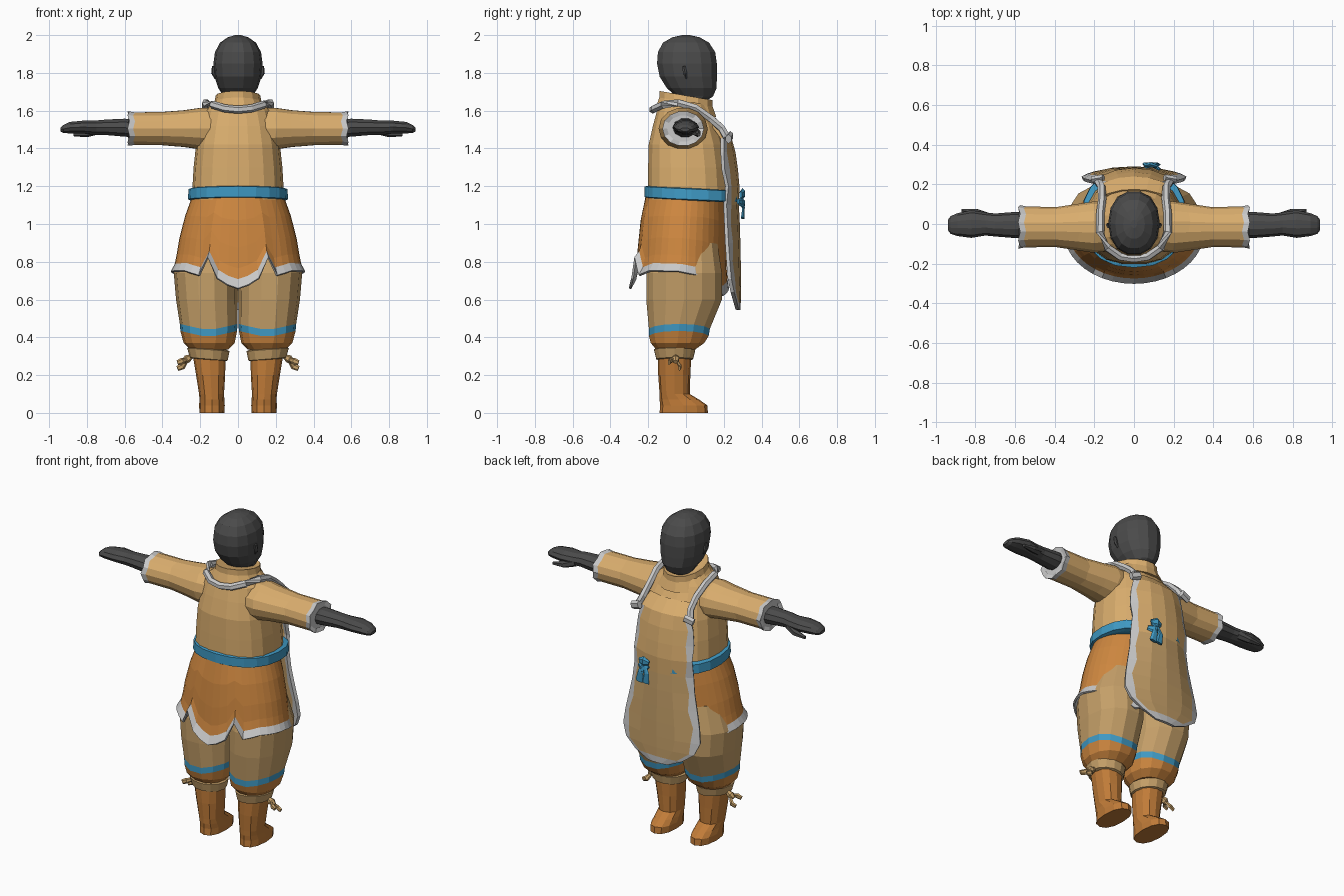
import bpy, bmesh, math
from mathutils import Vector

cube = bpy.data.objects.get("Cube")
if cube:
    bpy.data.objects.remove(cube, do_unlink=True)


def make_mat(name, r, g, b):
    m = bpy.data.materials.new(name)
    m.use_nodes = True
    m.diffuse_color = (r, g, b, 1)
    m.node_tree.nodes["Principled BSDF"].inputs["Base Color"].default_value = (r, g, b, 1)
    return m


TAN = make_mat("tan jacket cloth", .70, .42, .155)
SAND = make_mat("sand cloth", .56, .35, .14)
ORANGE = make_mat("orange skirt cloth", .61, .24, .05)
LEATHER = make_mat("boot leather", .53, .20, .04)
BLUE = make_mat("blue sash", .05, .32, .55)
FUR = make_mat("pale fur trim", .58, .58, .58)
DARK = make_mat("dark skin", .07, .07, .07)


def finish(name, bm, mats, thick=0):
    bmesh.ops.recalc_face_normals(bm, faces=bm.faces)
    me = bpy.data.meshes.new(name)
    bm.to_mesh(me)
    bm.free()
    for m in mats:
        me.materials.append(m)
    ob = bpy.data.objects.new(name, me)
    bpy.context.collection.objects.link(ob)
    if thick:
        mod = ob.modifiers.new("thickness", "SOLIDIFY")
        mod.thickness = thick
        mod.offset = -1
    return ob


def skin(name, rows, mats, bands, closed=True, caps=True, thick=0):
    """Bridge rows of points; bands(row, column) gives the material slot."""
    bm = bmesh.new()
    vs = [[bm.verts.new(p) for p in row] for row in rows]
    n = len(rows[0])
    for i in range(len(rows) - 1):
        for j in range(n if closed else n - 1):
            k = (j + 1) % n
            f = bm.faces.new((vs[i][j], vs[i][k], vs[i + 1][k], vs[i + 1][j]))
            f.material_index = bands(i, j)
    if caps:
        bm.faces.new(vs[0]).material_index = bands(0, 0)
        bm.faces.new(vs[-1]).material_index = bands(len(rows) - 2, 0)
    return finish(name, bm, mats, thick)


def ring(h, cx, cy, rx, ry, n=14, power=2, wave=None, along_x=0):
    """Rounded loop at height h, or around the x axis when along_x is +1 or -1."""
    pts = []
    for j in range(n):
        a = math.tau * j / n
        c, s = math.cos(a), math.sin(a)
        u = cx + rx * math.copysign(abs(c) ** (2 / power), c)
        v = cy + ry * math.copysign(abs(s) ** (2 / power), s)
        w = h + (wave(a, j) if wave else 0)
        pts.append((along_x * w, u, v) if along_x else (u, v, w))
    return pts


def loft(name, sections, mats, bands=lambda i, j: 0, **kw):
    return skin(name, [ring(*s, **kw) for s in sections], mats, bands)


def tube(name, pts, r, mat, flat=1):
    """Tapered low-sided rod through points, with one radius or a radius each."""
    rows = []
    pts = [Vector(p) for p in pts]
    for i, p in enumerate(pts):
        d = (pts[min(i + 1, len(pts) - 1)] - pts[max(i - 1, 0)]).normalized()
        ref = Vector((0, 1, 0)) if abs(d.y) < .8 else Vector((0, 0, 1))
        a = d.cross(ref).normalized()
        b = d.cross(a)
        q = r[i] if isinstance(r, (list, tuple)) else r
        rows.append([p + q * (math.cos(t) * a + flat * math.sin(t) * b)
                     for t in [math.tau * k / 6 for k in range(6)]])
    return skin(name, rows, [mat], lambda i, j: 0)


# Head
loft("head", [(1.64, 0, .01, .07, .08), (1.675, 0, .045, .075, .1), (1.72, 0, .03, .105, .135),
              (1.78, 0, .012, .124, .155), (1.85, 0, .005, .13, .162), (1.91, 0, .003, .122, .155),
              (1.96, 0, 0, .095, .125), (1.988, 0, 0, .055, .075), (2.0, 0, 0, .015, .02)],
     [DARK], power=2.2)

# Jacket body and collar
loft("jacket", [(1.13, 0, .015, .245, .22), (1.3, 0, .01, .235, .213), (1.42, 0, .003, .222, .203),
                (1.52, 0, -.002, .2, .175), (1.6, 0, -.015, .175, .14), (1.645, 0, -.01, .12, .12)],
     [TAN], n=18, power=2.5)
loft("collar", [(1.59, 0, .0, .165, .165), (1.645, 0, 0, .125, .145), (1.68, 0, 0, .118, .145),
                (1.675, 0, 0, .095, .12)], [TAN], wave=lambda a, j: -.025 * math.sin(a))

# Waist sash, tilting down at the chest side
loft("sash", [(1.125, 0, .02, .25, .225), (1.13, 0, .03, .265, .25), (1.185, 0, .03, .262, .25),
              (1.19, 0, .02, .24, .22)], [BLUE], n=20, power=2.3,
     wave=lambda a, j: -.013 * math.sin(a))

# Flared skirt with a pointed, slit hem
HEM = [(0, .66), (9, .68), (18, .715), (27, .825), (36, .73), (54, .755), (90, .75),
       (117, .725), (135, .68), (153, .62), (180, .66)]


def blend(table, x):
    for a, b in zip(table, table[1:]):
        if x <= b[0]:
            t = (x - a[0]) / (b[0] - a[0])
            return a[1] + t * (b[1] - a[1])
    return table[-1][1]


rows = []
for t, rx, back, front in [(0, .245, -.215, .21), (.25, .28, -.24, .215), (.55, .31, -.255, .215),
                           (.78, .325, -.263, .215), (.9, .335, -.275, .22), (1, .355, -.302, .228)]:
    row = []
    for j in range(40):
        a = math.tau * j / 40
        hem = blend(HEM, round(abs((math.degrees(a) + 90 + 180) % 360 - 180), 3))
        y = (back + front) / 2 + (front - back) / 2 * math.sin(a)
        row.append((rx * math.cos(a), y, 1.14 + t * (hem - 1.14)))
    rows.append(row)
skin("skirt", rows, [ORANGE, FUR], lambda i, j: int(i == 4), caps=False, thick=.012)

# Long bib hanging over the chest and skirt, edged with fur
rows = []
BIB = [(1.53, .14, .175, .15), (1.46, .17, .24, .2), (1.38, .19, .262, .2), (1.29, .2, .275, .205),
       (1.2, .2, .283, .225), (1.1, .205, .28, .215), (1.0, .215, .285, .22), (.9, .235, .288, .225),
       (.8, .255, .29, .232), (.71, .265, .291, .24), (.64, .235, .291, .255),
       (.585, .16, .29, .27), (.545, .07, .288, .28)]
for i, (z, w, mid, edge) in enumerate(BIB):
    inner = .8 if i % 2 else .87
    rows.append([(u * w, mid + (edge - mid) * abs(u) ** 2.2, z)
                 for u in (-1, -inner, -.45, 0, .45, inner, 1)])
skin("bib", rows, [TAN, FUR, SAND],
     lambda i, j: 1 if j in (0, 5) and i > 0 or i > 10 else (0 if i < 5 else 2),
     closed=False, caps=False, thick=.02)

# Sash bow
tube("bow_knot", [(.05, .295, 1.155), (.08, .3, 1.16), (.115, .29, 1.155)], [.015, .03, .018], BLUE, .5)
tube("bow_loop", [(.06, .285, 1.13), (.09, .3, 1.11), (.13, .275, 1.12)], [.012, .028, .015], BLUE, .5)
for k, x in enumerate((.06, .1)):
    tube(f"bow_tail_{k + 1}", [(.085, .295, 1.15), (x, .305, 1.09), (x + .01, .3, 1.03)],
         [.012, .018, .026], BLUE, .4)

# Neck trim running from the nape over the shoulders to the bib
half = [(.07, -.165, 1.612), (.135, -.12, 1.632), (.17, -.04, 1.642), (.17, .05, 1.615),
        (.16, .13, 1.56), (.165, .19, 1.505), (.18, .215, 1.46)]
path = [(-x, y, z) for x, y, z in reversed(half)] + [(0, -.175, 1.605)] + half
tube("neck_trim", path, .021, FUR)

for side, s in (("left", 1), ("right", -1)):
    # Sleeve with a jagged fur cuff
    loft(side + "_sleeve",
         [(.1, -.015, 1.505, .12, .11), (.2, -.015, 1.505, .13, .112), (.28, -.015, 1.505, .118, .1),
          (.4, -.015, 1.505, .1, .09), (.55, -.015, 1.505, .104, .088),
          (.58, -.015, 1.505, .11, .093), (.575, -.015, 1.505, .085, .07)],
         [TAN, FUR], lambda i, j: int(i > 3), along_x=s,
         wave=lambda a, j: .005 if j % 2 else -.005)

    # Forearm, mitten hand and thumb
    loft(side + "_hand",
         [(.52, -.005, 1.505, .06, .05), (.6, -.005, 1.51, .066, .05), (.7, -.005, 1.512, .058, .043),
          (.75, 0, 1.51, .058, .04), (.82, 0, 1.513, .07, .036), (.89, -.003, 1.51, .058, .032),
          (.925, -.005, 1.503, .045, .022), (.94, -.005, 1.5, .025, .01)],
         [DARK], n=10, along_x=s)
    tube(side + "_thumb", [(s * .74, .035, 1.5), (s * .8, .06, 1.48), (s * .87, .068, 1.473)],
         [.025, .02, .01], DARK)
    tube(side + "_ear", [(s * .118, .0, 1.77), (s * .13, -.005, 1.8), (s * .128, -.012, 1.835)],
         [.006, .012, .01], DARK)

    # Fur toggle at the bib corner
    tube(side + "_toggle", [(s * .155, .235, 1.468), (s * .21, .225, 1.45)], .025, FUR, .7)

    # Baggy trousers with a wavy blue stripe and orange cuffs
    legs = []
    for z, cx, cy, rx, ry, w in [(.9, .15, 0, .13, .17, 0), (.74, .17, -.01, .17, .205, 0),
                                 (.6, .165, -.01, .163, .205, 0), (.452, .155, -.035, .153, .165, 1),
                                 (.415, .155, -.038, .15, .162, 1), (.37, .153, -.045, .135, .145, 0),
                                 (.335, .153, -.055, .1, .105, 0)]:
        legs.append(ring(z, s * cx, cy, rx, ry, 14, 2.2,
                         lambda a, j, w=w: w * (.033 * abs(math.cos(a)) - .014)))
    skin(side + "_trouser", legs, [SAND, BLUE, ORANGE],
         lambda i, j: 0 if i < 3 else (1 if i == 3 else 2))

    # Boot and its tied band
    loft(side + "_boot",
         [(.34, s * .155, -.06, .09, .09), (.2, s * .145, -.062, .077, .085),
          (.1, s * .14, -.06, .066, .08), (.07, s * .138, -.035, .066, .105),
          (.04, s * .138, -.012, .068, .125), (0, s * .138, -.012, .066, .128)],
         [LEATHER], n=12, power=2.3)
    loft(side + "_boot_band",
         [(.28, s * .155, -.06, .085, .085), (.285, s * .155, -.06, .1, .1),
          (.335, s * .157, -.06, .112, .112), (.345, s * .157, -.06, .09, .09)], [SAND],
         wave=lambda a, j: .008 * math.cos(a) * s)
    tube(side + "_band_knot", [(s * .245, -.055, .3), (s * .27, -.055, .285), (s * .29, -.055, .27)],
         [.012, .022, .012], SAND)
    for k, (y, z) in enumerate(((-.085, .265), (-.03, .235))):
        tube(f"{side}_band_tail_{k + 1}", [(s * .265, -.055, .285), (s * .295, y, z + .01),
                                           (s * .32, y - .005, z)], [.008, .017, .014], SAND, .5)
